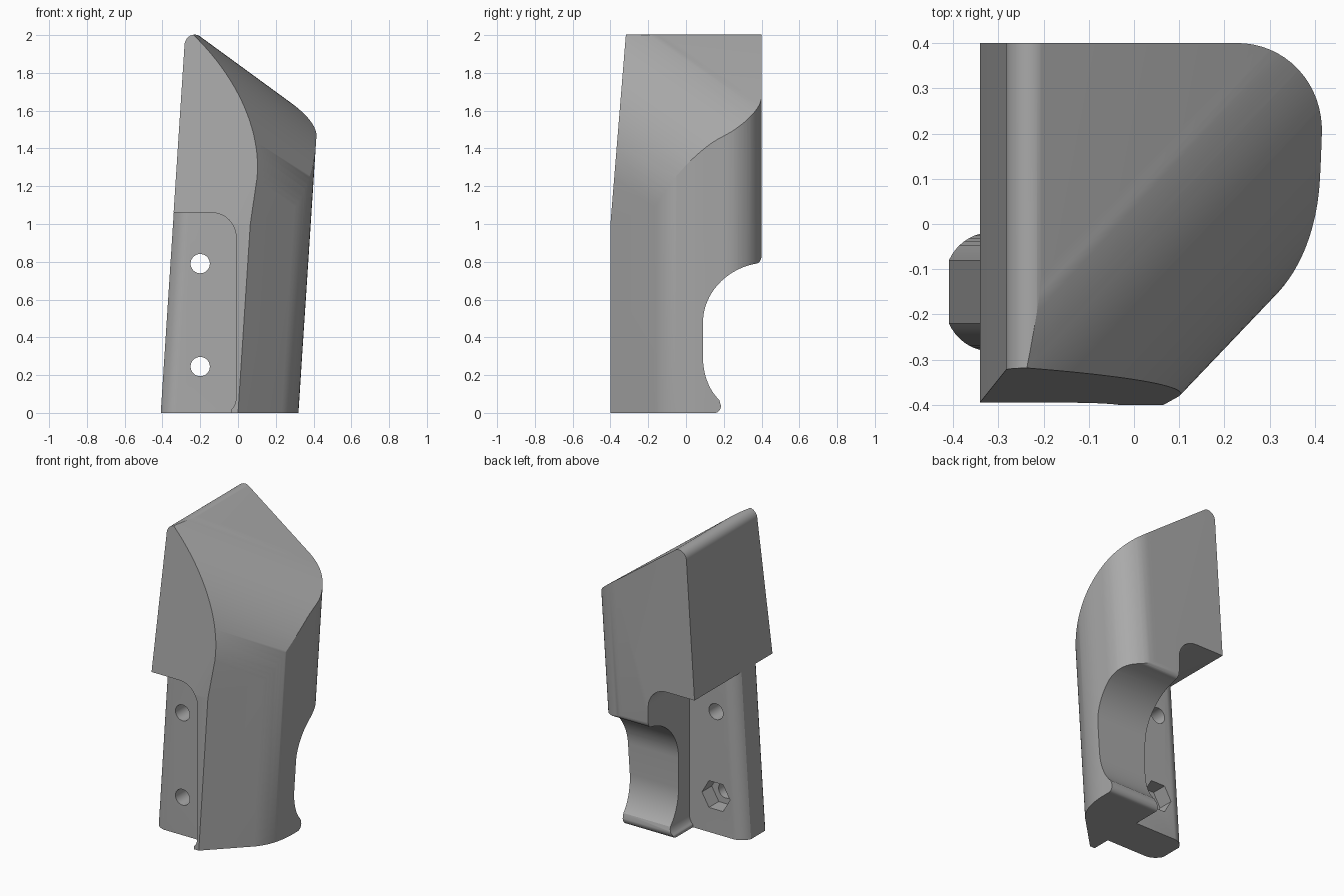
import bpy, math
from mathutils import Vector

cube = bpy.data.objects.get("Cube")
if cube:
    bpy.data.objects.remove(cube)

LEAN = 0.065                      # sideways lean of the grip per unit of height
UP = Vector((LEAN, 0, 1))

grey = bpy.data.materials.new("plain_grey")
grey.use_nodes = True
COLOUR = (0.4, 0.4, 0.4, 1)
grey.diffuse_color = COLOUR
grey.node_tree.nodes["Principled BSDF"].inputs["Base Color"].default_value = COLOUR


def fillet(a, corner, b, weight=0.75, steps=12):
    """Round a corner between two tangent points with a conic arc."""
    out = []
    for i in range(steps + 1):
        t = i / steps
        k = ((1 - t) ** 2, 2 * weight * t * (1 - t), t * t)
        out.append(tuple(sum(w * p[n] for w, p in zip(k, (a, corner, b))) / sum(k)
                         for n in (0, 1)))
    return out


def prism(name, points, vec, t0, t1):
    """Extrude a closed outline along a vector."""
    vec, n = Vector(vec), len(points)
    verts = [Vector(p) + vec * t for t in (t0, t1) for p in points]
    faces = [tuple(range(n)), tuple(range(n, 2 * n))]
    faces += [(i, (i + 1) % n, (i + 1) % n + n, i + n) for i in range(n)]
    mesh = bpy.data.meshes.new(name)
    mesh.from_pydata(verts, [], faces)
    mesh.materials.append(grey)
    obj = bpy.data.objects.new(name, mesh)
    bpy.context.collection.objects.link(obj)
    bpy.ops.object.select_all(action='DESELECT')
    obj.select_set(True)
    bpy.context.view_layer.objects.active = obj
    bpy.ops.object.mode_set(mode='EDIT')
    bpy.ops.mesh.select_all(action='SELECT')
    bpy.ops.mesh.normals_make_consistent(inside=False)
    bpy.ops.object.mode_set(mode='OBJECT')
    return obj


def combine(target, tool, operation):
    mod = target.modifiers.new(operation, 'BOOLEAN')
    mod.operation, mod.solver, mod.object = operation, 'EXACT', tool
    bpy.context.view_layer.objects.active = target
    bpy.ops.object.modifier_apply(modifier=mod.name)
    bpy.data.objects.remove(tool)


# Leaning body: flat front, diagonal side, rounded outer back corner
plan = [(-0.6, 0.4), (-0.6, -0.4), (0, -0.4)]
plan += fillet((0.23, -0.17), (0.32, -0.08), (0.32, 0.1), 0.92)
plan += fillet((0.32, 0.2), (0.32, 0.4), (0.12, 0.4), 0.71, 16)
body = prism("grip_body", [(x, y, 0) for x, y in plan], UP, -0.1, 2.3)

# Sloping roof that rolls over into the diagonal side
roof = [(-2, 3.307)] + fillet((-0.48, 2.197), (0.12, 1.759), (0.08, 1.22), 0.83, 28)
roof += [(0.6, 1.0), (0.6, -1), (-2, -1)]
combine(body, prism("roof_shape", [(x, -0.4, z) for x, z in roof],
                    (0.954, 1, -0.697), -0.2, 1.0), 'INTERSECT')

# Inner side plane with a rounded ridge on top
ridge = [(-0.423, -0.2)] + fillet((-0.283, 1.95), (-0.277, 2.049), (-0.2, 1.993), 0.485)
ridge += [(-0.17, 2.3), (1, 2.3), (1, -0.2)]
combine(body, prism("ridge_shape", [(x, 0, z) for x, z in ridge],
                    (0, 1, 0), -1, 1), 'INTERSECT')

# Side profile: tilted upper front, finger scoop and small lip at the back
side = [(-0.6, 0), (0.15, 0)]
side += fillet((0.155, 0), (0.185, 0), (0.185, 0.04), 0.71, 6)
side += fillet((0.175, 0.07), (0.09, 0.15), (0.09, 0.29), 0.85)
side += fillet((0.09, 0.48), (0.09, 0.74), (0.37, 0.79), 0.75, 18)
side += fillet((0.372, 0.79), (0.4, 0.795), (0.4, 0.83), 0.71, 6)
side += [(0.6, 0.9), (0.6, 2.3), (-0.294, 2.3), (-0.4, 1.0), (-0.6, 0.9)]
combine(body, prism("side_shape", [(0, y, z) for y, z in side],
                    (1, 0, 0), -1, 1), 'INTERSECT')

# Lower inner recess with a rounded top corner and flared foot
recess = [(-1, -0.2), (-0.035, -0.2), (-0.035, 0.015)]
recess += fillet((-0.033, 0.02), (-0.01, 0.04), (-0.01, 0.08), 0.8, 6)
recess += fillet((-0.01, 0.93), (-0.01, 1.06), (-0.14, 1.06), 0.71)
recess += [(-1, 1.06)]
combine(body, prism("recess_cutter", [(x, 0, z) for x, z in recess],
                    (0, 1, 0), -1, 1), 'DIFFERENCE')

# Mounting tang with rounded outer edges
tang = [(0.05, -0.28)]
tang += fillet((-0.33, -0.28), (-0.385, -0.275), (-0.409, -0.22), 0.8, 8)
tang += fillet((-0.409, -0.08), (-0.385, -0.025), (-0.33, -0.02), 0.8, 8)
tang += [(0.05, -0.02)]
combine(body, prism("tang", [(x, y, 0) for x, y in tang], UP, 0, 1.07), 'UNION')


# Screw holes, with a hexagonal nut pocket behind the lower one
def bore(name, z, radius, sides, y0, y1):
    ring = [(-0.2 + radius * math.cos(math.tau * i / sides), 0,
             z + radius * math.sin(math.tau * i / sides)) for i in range(sides)]
    combine(body, prism(name, ring, (0, 1, 0), y0, y1), 'DIFFERENCE')


for height in (0.79, 0.245):
    bore("screw_hole", height, 0.051, 32, -0.35, 0.05)
bore("nut_pocket", 0.245, 0.1, 6, -0.12, 0.05)

# Smooth curved faces, keep real edges sharp
bpy.ops.object.select_all(action='DESELECT')
body.select_set(True)
bpy.context.view_layer.objects.active = body
bpy.ops.object.shade_smooth_by_angle(angle=math.radians(25))
